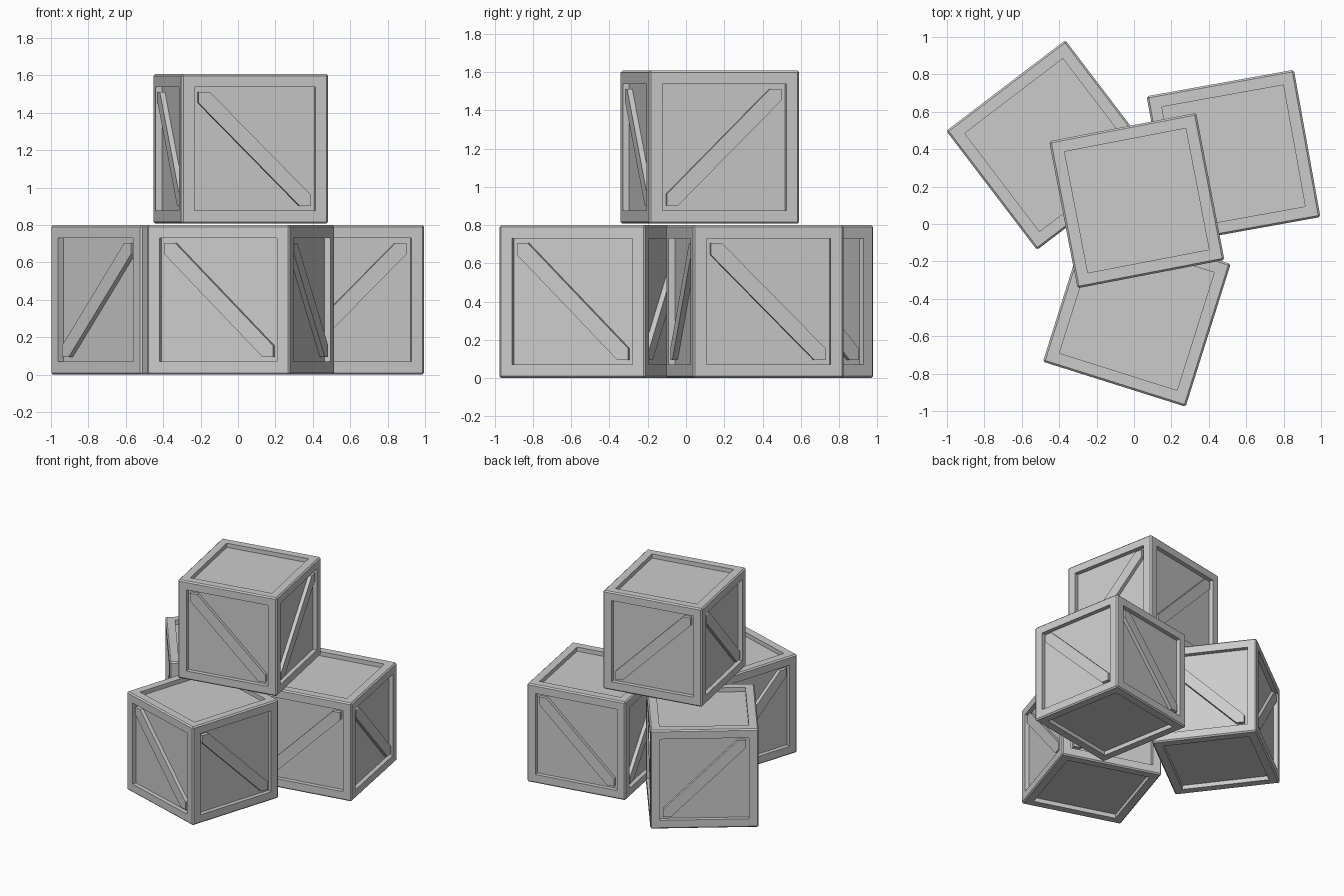
import bpy, bmesh, math
from mathutils import Matrix, Vector

if "Cube" in bpy.data.objects:
    bpy.data.objects.remove(bpy.data.objects["Cube"])

SIZE = 0.80      # crate edge length
CHAMFER = 0.01   # edge chamfer
PANEL = 0.305    # half width of the recessed panels
DEPTH = 0.034    # recess depth
CUT = 0.06       # where the brace meets the panel edge, from the corner
BRACE = 0.028    # brace thickness


def add_brace(bm, matrix):
    """Corner-to-corner plank on a panel, running top-left to bottom-right."""
    p, c = PANEL, PANEL - CUT
    outline = [(-p, p), (-p, c), (c, -p), (p, -p), (p, -c), (-c, p)]
    back, front = -SIZE / 2 + DEPTH + 0.004, -SIZE / 2 + DEPTH - BRACE
    rings = [[bm.verts.new(matrix @ Vector((x, y, z))) for x, z in outline]
             for y in (back, front)]
    n = len(outline)
    faces = [bm.faces.new(rings[0]), bm.faces.new(rings[1])]
    for i in range(n):
        j = (i + 1) % n
        faces.append(bm.faces.new((rings[0][i], rings[0][j], rings[1][j], rings[1][i])))
    bmesh.ops.recalc_face_normals(bm, faces=faces)


def make_crate(name, x, y, z, angle):
    bm = bmesh.new()
    # chamfered box
    bmesh.ops.create_cube(bm, size=SIZE)
    bmesh.ops.bevel(bm, geom=bm.edges[:], offset=CHAMFER, segments=1,
                    profile=0.5, affect='EDGES')
    bm.normal_update()
    # frame and recessed panel on all six sides
    sides = [f for f in bm.faces if f.calc_area() > 0.3]
    bmesh.ops.inset_individual(bm, faces=sides, thickness=SIZE / 2 - CHAMFER - PANEL)
    panels = bmesh.ops.extrude_discrete_faces(bm, faces=sides)["faces"]
    bm.normal_update()
    for f in panels:
        shift = f.normal * -DEPTH
        for v in f.verts:
            v.co += shift
    bmesh.ops.recalc_face_normals(bm, faces=bm.faces[:])
    # diagonal braces: opposite sides mirror each other
    front = Matrix.Identity(4)
    right = Matrix.Rotation(math.radians(90), 4, 'Z') @ Matrix.Scale(-1, 4, (1, 0, 0))
    for m in (front, right,
              Matrix.Scale(-1, 4, (0, 1, 0)) @ front,
              Matrix.Scale(-1, 4, (1, 0, 0)) @ right):
        add_brace(bm, m)
    mesh = bpy.data.meshes.new(name)
    bm.to_mesh(mesh)
    bm.free()
    obj = bpy.data.objects.new(name, mesh)
    obj.location = (x, y, z)
    obj.rotation_euler.z = math.radians(angle)
    bpy.context.collection.objects.link(obj)


# three crates on the ground, one stacked on top
make_crate("left_crate", -0.443, 0.422, 0.40, 37.3 + 90)
make_crate("right_crate", 0.532, 0.36, 0.40, 10.2 + 180)
make_crate("front_crate", 0.015, -0.475, 0.40, -17.5 + 90)
make_crate("top_crate", 0.015, 0.125, 1.207, 10.9)
